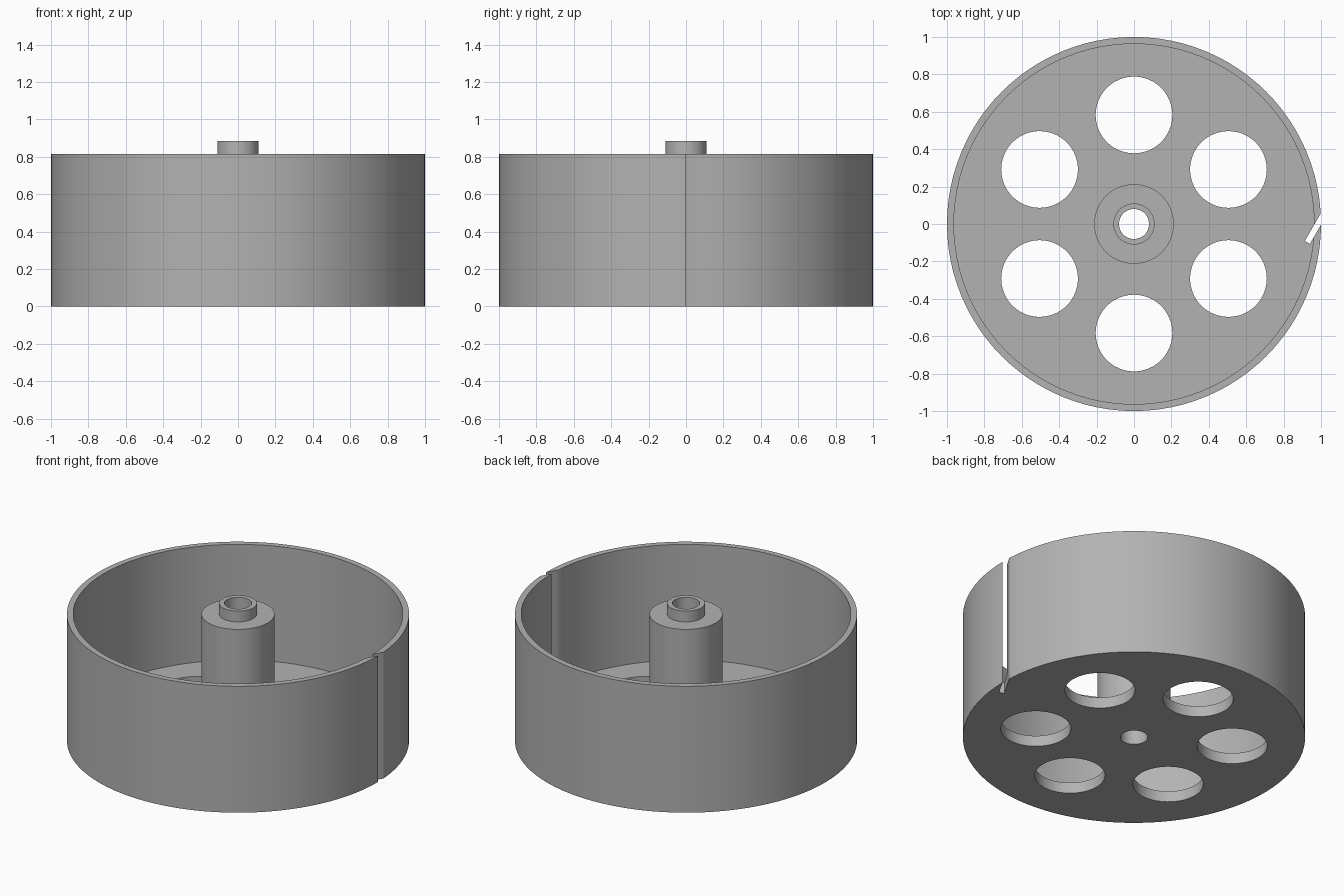
import bpy, bmesh, math
from mathutils import Matrix, Vector

default = bpy.data.objects.get("Cube")
if default:
    bpy.data.objects.remove(default, do_unlink=True)

HEIGHT, FLOOR, BORE = 0.815, 0.07, 0.08

grey = bpy.data.materials.new("plain grey")
grey.use_nodes = True
colour = (0.45, 0.45, 0.45, 1)
grey.diffuse_color = colour
grey.node_tree.nodes["Principled BSDF"].inputs["Base Color"].default_value = colour


def add_object(name, bm):
    bmesh.ops.recalc_face_normals(bm, faces=bm.faces)
    mesh = bpy.data.meshes.new(name)
    bm.to_mesh(mesh)
    bm.free()
    mesh.materials.append(grey)
    obj = bpy.data.objects.new(name, mesh)
    bpy.context.collection.objects.link(obj)
    return obj


def lathe(name, profile, steps=96):
    """Spin a closed (radius, height) profile about the z axis."""
    bm = bmesh.new()
    rings = []
    for i in range(steps):
        a = math.tau * i / steps
        rings.append([bm.verts.new((r * math.cos(a), r * math.sin(a), z)) for r, z in profile])
    for i, ring in enumerate(rings):
        following = rings[(i + 1) % steps]
        for j in range(len(profile)):
            k = (j + 1) % len(profile)
            bm.faces.new((ring[j], following[j], following[k], ring[k]))
    return add_object(name, bm)


def cut(target, cutter):
    cutter.hide_render = True
    mod = target.modifiers.new("cut", "BOOLEAN")
    mod.operation = "DIFFERENCE"
    mod.solver = "EXACT"
    mod.object = cutter
    bpy.context.view_layer.objects.active = target
    bpy.ops.object.modifier_apply(modifier=mod.name)
    bpy.data.objects.remove(cutter, do_unlink=True)


# Open drum with floor, central hub, raised collar and through bore
drum = lathe("drum_with_hub", [
    (BORE, 0), (1, 0), (1, HEIGHT), (0.963, HEIGHT), (0.963, FLOOR),
    (0.213, FLOOR), (0.213, HEIGHT), (0.11, HEIGHT), (0.11, 0.885), (BORE, 0.885)])

# Six round holes through the floor
bm = bmesh.new()
for i in range(6):
    a = math.radians(30 + 60 * i)
    place = Matrix.Translation((0.583 * math.cos(a), 0.583 * math.sin(a), FLOOR / 2))
    bmesh.ops.create_cone(bm, cap_ends=True, segments=64, radius1=0.205,
                          radius2=0.205, depth=0.3, matrix=place)
cut(drum, add_object("floor_hole_cutter", bm))

# Slanted slot through the wall, full height
along = Vector((math.cos(math.radians(60)), math.sin(math.radians(60)), 0))
centre = Vector((0.927, -0.0985, 0.5)) + along * 0.2
bm = bmesh.new()
bmesh.ops.create_cube(bm, size=1, matrix=Matrix.Translation(centre)
                      @ Matrix.Rotation(math.radians(60), 4, "Z")
                      @ Matrix.Diagonal((0.4, 0.031, 2, 1)))
cut(drum, add_object("wall_slot_cutter", bm))

# Smooth walls with crisp rims
bpy.ops.object.select_all(action="DESELECT")
drum.select_set(True)
bpy.context.view_layer.objects.active = drum
bpy.ops.object.shade_smooth_by_angle(angle=math.radians(30))
